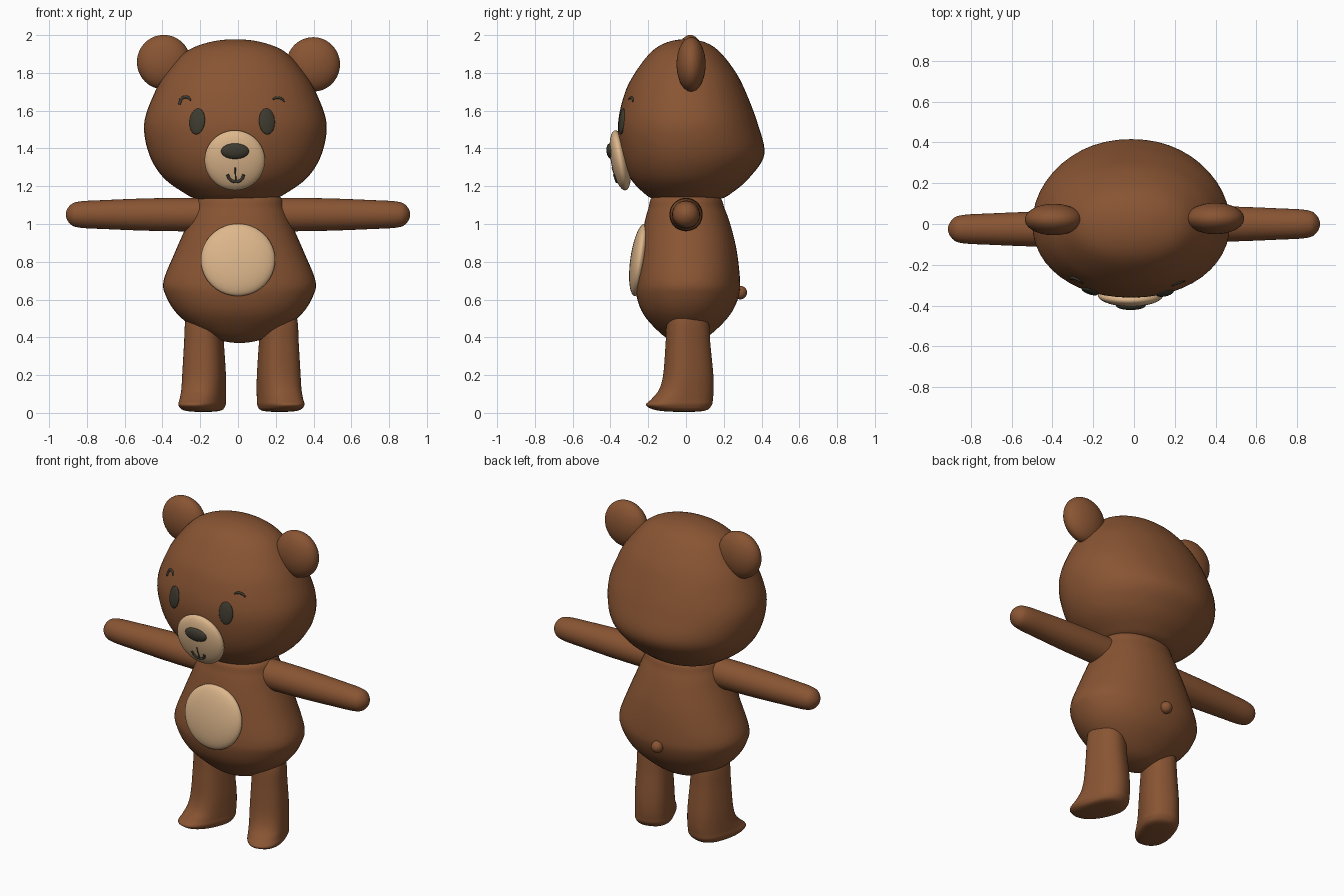
import bpy, bmesh, math
from math import radians, cos, sin, pi
from mathutils import Vector
from mathutils.bvhtree import BVHTree

if "Cube" in bpy.data.objects:
    bpy.data.objects.remove(bpy.data.objects["Cube"])


def material(name, rgb):
    m = bpy.data.materials.new(name)
    m.diffuse_color = (*rgb, 1)
    m.use_nodes = True
    m.node_tree.nodes["Principled BSDF"].inputs["Base Color"].default_value = m.diffuse_color
    return m


BROWN = material("brown fur", (0.25, 0.09, 0.033))
TAN = material("tan fur", (0.72, 0.47, 0.26))
DARK = material("dark plastic", (0.048, 0.043, 0.029))


def add_object(name, data, mat, loc=(0, 0, 0), rot=(0, 0, 0)):
    ob = bpy.data.objects.new(name, data)
    bpy.context.collection.objects.link(ob)
    ob.location, ob.rotation_euler = loc, rot
    data.materials.append(mat)
    return ob


def spline(rings, steps=6):
    """Catmull-Rom through rings, with rounded poles at both ends."""
    pole = lambda r: (r[0], *[-v for v in r[1:]])
    pts = [pole(rings[1])] + list(rings) + [pole(rings[-2])]
    out = []
    for i in range(1, len(pts) - 2):
        for k in range(steps):
            t = k / steps
            out.append([0.5 * (2 * b + (c - a) * t + (2 * a - 5 * b + 4 * c - d) * t * t
                               + (3 * b - a - 3 * c + d) * t ** 3)
                        for a, b, c, d in zip(*pts[i - 1:i + 3])])
    return out + [list(rings[-1])]


def loft(name, rings, mat, loc=(0, 0, 0), rot=(0, 0, 0), power=2.0, n=48):
    """Rings are (height, half width, front depth, back depth)."""
    bm = bmesh.new()
    rows = []
    for z, rx, front, back in spline(rings):
        row = []
        for i in range(n):
            a = 2 * pi * i / n
            c, s = [math.copysign(abs(v) ** (2 / power), v) for v in (cos(a), sin(a))]
            row.append(bm.verts.new((rx * c, (back if s > 0 else front) * s, z)))
        rows.append(row)
    for lo, hi in zip(rows, rows[1:]):
        for i in range(n):
            j = (i + 1) % n
            bm.faces.new((lo[i], lo[j], hi[j], hi[i]))
    bmesh.ops.remove_doubles(bm, verts=bm.verts, dist=1e-5)
    bmesh.ops.recalc_face_normals(bm, faces=bm.faces)
    return finish(name, bm, mat, loc, rot)


def finish(name, bm, mat, loc, rot):
    me = bpy.data.meshes.new(name)
    for f in bm.faces:
        f.smooth = True
    bm.to_mesh(me)
    bm.free()
    return add_object(name, me, mat, loc, rot)


def ball(name, loc, size, mat, rot=(0, 0, 0)):
    bm = bmesh.new()
    bmesh.ops.create_uvsphere(bm, u_segments=40, v_segments=24, radius=1)
    bmesh.ops.scale(bm, vec=size, verts=bm.verts)
    return finish(name, bm, mat, loc, rot)


def surface(ob):
    """Returns a function giving the front point and normal of a part at x, z."""
    bpy.context.view_layer.update()
    me = ob.data
    tree = BVHTree.FromPolygons([ob.matrix_world @ v.co for v in me.vertices],
                                [tuple(p.vertices) for p in me.polygons])
    return lambda x, z: tree.ray_cast(Vector((x, -2, z)), Vector((0, 1, 0)))[:2]


def stroke(name, points, at, thick):
    """Thin raised line lying on a surface; points are (x, z, relative width)."""
    cu = bpy.data.curves.new(name, 'CURVE')
    cu.dimensions = '3D'
    cu.bevel_depth, cu.bevel_resolution = thick, 3
    cu.use_fill_caps = True
    sp = cu.splines.new('BEZIER')
    sp.bezier_points.add(len(points) - 1)
    for p, (x, z, w) in zip(sp.bezier_points, points):
        p.co, p.radius = at(x, z)[0], w
        p.handle_left_type = p.handle_right_type = 'AUTO'
    add_object(name, cu, DARK)


# Head and body
head = loft("head", [
    (1.12, 0, 0, 0), (1.13, .19, .16, .17), (1.17, .28, .23, .25), (1.25, .385, .30, .34),
    (1.37, .457, .345, .415), (1.53, .483, .36, .38), (1.69, .43, .325, .32),
    (1.80, .365, .27, .265), (1.91, .265, .185, .18), (1.962, .14, .1, .1), (1.978, 0, 0, 0)],
    BROWN, (-.014, 0, 0), power=2.1)
loft("body", [
    (.37, 0, 0, 0), (.39, .12, .09, .09), (.45, .24, .165, .17), (.53, .335, .23, .24),
    (.62, .39, .262, .28), (.70, .402, .265, .286), (.85, .342, .245, .27),
    (.98, .285, .225, .24), (1.08, .245, .2, .205), (1.15, .2, .165, .165), (1.17, 0, 0, 0)],
    BROWN, (.008, 0, 0), power=2.15)

# Limbs and ears
arm = [(d, r, r, r) for d, r in ((0, 0), (.03, .075), (.1, .088), (.36, .086), (.6, .077),
                                (.74, .069), (.79, .048), (.812, 0))]
leg = [(0, 0, 0, 0), (.007, .085, .15, .1), (.035, .108, .218, .135), (.07, .109, .185, .143),
       (.12, .109, .142, .147), (.2, .108, .118, .145), (.35, .1, .106, .13),
       (.5, .09, .095, .115), (.54, .05, .05, .06), (.55, 0, 0, 0)]
for side, s, arm_y, leg_x, ear in (("left", -1, -.025, -.182, (-.393, .022, 1.857)),
                                   ("right", 1, 0, .218, (.398, .027, 1.845))):
    loft(side + "_arm", arm, BROWN, (s * .1, arm_y, 1.05), (0, s * pi / 2, 0))
    loft(side + "_leg", leg, BROWN, (leg_x, 0, .005), (0, 0, s * radians(20)), power=2.4)
    ball(side + "_ear", ear, (.142, .077, .144), BROWN)

# Tail, belly patch, muzzle and nose
ball("tail", (0, .287, .637), (.036, .036, .036), BROWN)
ball("belly_patch", (0, -.245, .81), (.197, .05, .193), TAN, (radians(-8), 0, 0))
muzzle = ball("muzzle", (-.017, -.348, 1.337), (.16, .05, .161), TAN, (radians(10), 0, 0))
ball("nose", (-.016, -.398, 1.385), (.074, .023, .042), DARK, (radians(8), 0, 0))

# Eyes sit flush on the head
on_head, on_muzzle = surface(head), surface(muzzle)
for name, x, tilt in (("left_eye", -.216, -.07), ("right_eye", .153, .03)):
    p, nrm = on_head(x, 1.543)
    eye = ball(name, p, (.043, .069, .014), DARK)
    q = nrm.to_track_quat('Z', 'Y').to_matrix()
    eye.rotation_euler = q.to_euler()
    eye.rotation_euler.rotate_axis('Z', tilt)

# Brows and mouth
stroke("left_brow", [(-.31, 1.632, 1), (-.296, 1.665, 1.1), (-.27, 1.672, 1), (-.25, 1.655, .6)],
       on_head, .008)
stroke("right_brow", [(.185, 1.66, .6), (.205, 1.669, 1), (.228, 1.664, 1), (.248, 1.648, .6)],
       on_head, .007)
stroke("mouth_line", [(-.015, 1.30, .6), (-.012, 1.227, .8)], on_muzzle, .006)
stroke("mouth_smile", [(-.056, 1.262, 1), (-.043, 1.237, 1), (-.012, 1.225, 1),
                       (.019, 1.237, 1), (.03, 1.262, 1)], on_muzzle, .008)
